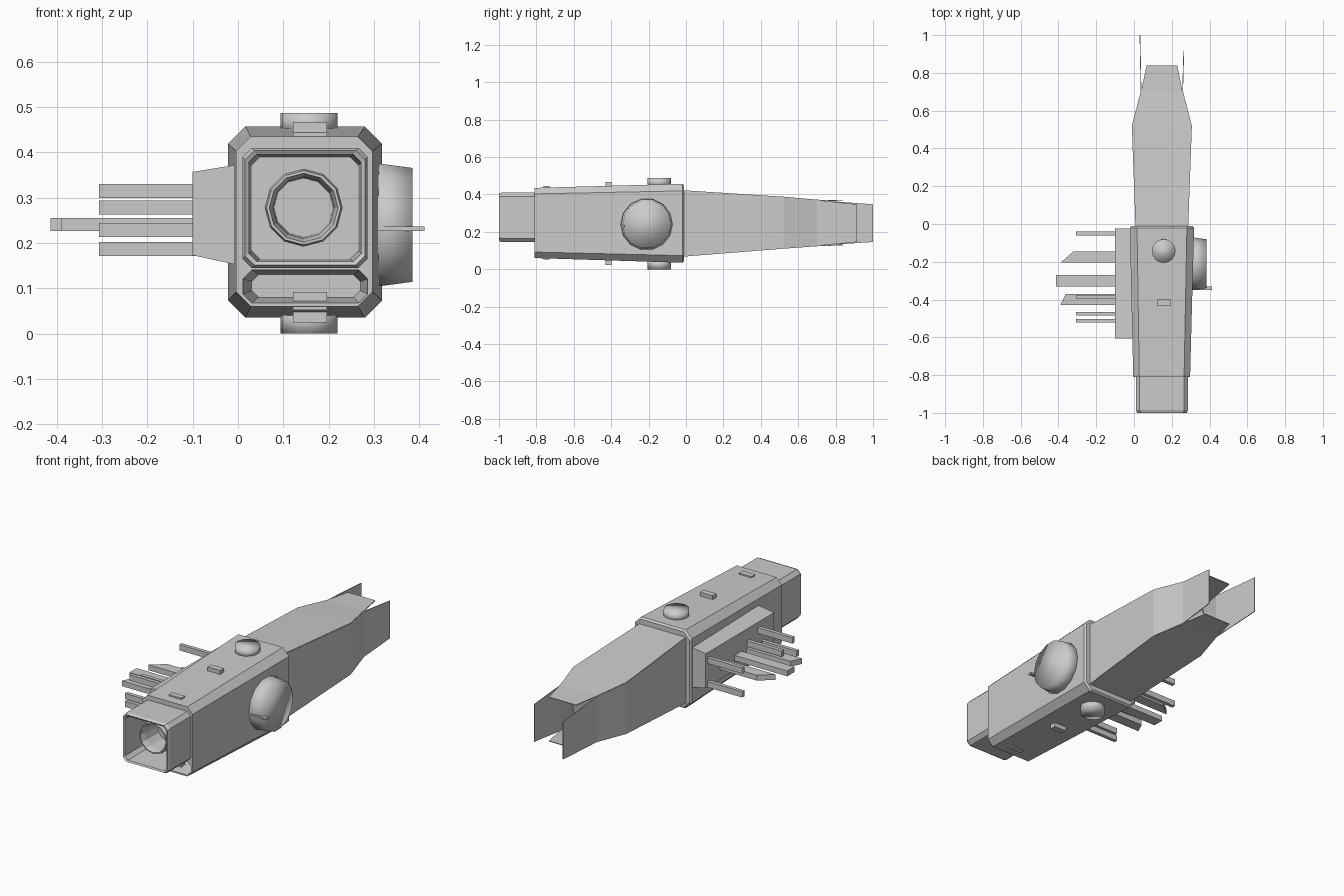
import bpy, bmesh, math
from mathutils import Vector

if "Cube" in bpy.data.objects:
    bpy.data.objects.remove(bpy.data.objects["Cube"])

grey = bpy.data.materials.new("hull grey")
grey.diffuse_color = (0.6, 0.6, 0.6, 1)
grey.use_nodes = True
grey.node_tree.nodes["Principled BSDF"].inputs["Base Color"].default_value = grey.diffuse_color
CX = 0.1475  # hull centre line


def make(name, verts, faces, smooth=False, fix=True):
    me = bpy.data.meshes.new(name)
    me.from_pydata([tuple(v) for v in verts], [], faces)
    bm = bmesh.new()
    bm.from_mesh(me)
    if fix:
        bmesh.ops.recalc_face_normals(bm, faces=bm.faces)
    bm.to_mesh(me)
    bm.free()
    me.materials.append(grey)
    for p in me.polygons:
        p.use_smooth = smooth
    ob = bpy.data.objects.new(name, me)
    bpy.context.collection.objects.link(ob)
    return ob


def loft(name, rings, caps=True, smooth=False, closed=False):
    n, verts, faces = len(rings[0]), [v for r in rings for v in r], []
    m = len(rings)
    for k in range(m if closed else m - 1):
        a, b = k * n, ((k + 1) % m) * n
        for i in range(n):
            j = (i + 1) % n
            faces.append((a + i, a + j, b + j, b + i))
    if caps and not closed:
        faces += [tuple(range(n)), tuple(range((m - 1) * n, m * n))]
    return make(name, verts, faces, smooth)


def octagon(y, x0, x1, z0, z1, c):
    return [(x, y, z) for x, z in ((x0 + c, z0), (x1 - c, z0), (x1, z0 + c), (x1, z1 - c),
                                   (x1 - c, z1), (x0 + c, z1), (x0, z1 - c), (x0, z0 + c))]


def circle(centre, r, axis, n=12):
    out = []
    for i in range(n):
        a = 2 * math.pi * i / n
        u, v = r * math.cos(a), r * math.sin(a)
        d = {'x': (0, u, v), 'y': (u, 0, v), 'z': (u, v, 0)}[axis]
        out.append(Vector(centre) + Vector(d))
    return out


def prism(name, outline, z0, z1):
    return loft(name, [[(x, y, z0) for x, y in outline], [(x, y, z1) for x, y in outline]])


def box(name, x0, x1, y0, y1, z0, z1):
    return prism(name, [(x0, y0), (x1, y0), (x1, y1), (x0, y1)], z0, z1)


def cut(ob, cutter):
    cutter.hide_render = True
    cutter.hide_viewport = True
    mod = ob.modifiers.new("cut", 'BOOLEAN')
    mod.object = cutter
    mod.operation = 'DIFFERENCE'
    mod.solver = 'EXACT'


# Main hull, flaring slightly towards the rear
hull = loft("hull", [octagon(-0.81, -0.004, 0.297, 0.06, 0.435, 0.032),
                     octagon(-0.02, -0.022, 0.318, 0.035, 0.457, 0.038),
                     octagon(-0.01, -0.014, 0.310, 0.043, 0.449, 0.036)])
# Front slot and barrel opening
cut(hull, loft("slot_cutter", [octagon(-0.83, 0.008, 0.289, 0.066, 0.142, 0.02),
                               octagon(-0.68, 0.03, 0.27, 0.08, 0.13, 0.015)]))
cut(hull, loft("barrel_cutter", [circle((0.145, -0.85, 0.278), 0.08, 'y'),
                                 circle((0.145, -0.58, 0.278), 0.08, 'y')]))

# Hollow front collar
loft("front_collar", [octagon(-0.805, 0.01, 0.286, 0.145, 0.41, 0.02),
                      octagon(-0.985, 0.01, 0.286, 0.145, 0.41, 0.02),
                      octagon(-1.0, 0.016, 0.28, 0.151, 0.404, 0.02),
                      octagon(-0.995, 0.024, 0.272, 0.159, 0.396, 0.018),
                      octagon(-0.805, 0.03, 0.266, 0.165, 0.39, 0.018)], closed=True)

# Front barrel with a deep bore
loft("front_barrel", [circle((0.145, y, 0.278), r, 'y') for y, r in
                      ((-0.80, 0.079), (-0.91, 0.086), (-0.93, 0.082), (-0.93, 0.076),
                       (-0.90, 0.068), (-0.60, 0.06))], smooth=False)

# Rear shroud: stations of y, half width, bottom and top
ST = [(-0.01, 0.1375, 0.07, 0.42), (0.52, 0.157, 0.112, 0.386), (0.70, 0.110, 0.125, 0.37)]


def panel(name, rows):
    v = [p for r in rows for p in r]
    f = [(2 * i, 2 * i + 1, 2 * i + 3, 2 * i + 2) for i in range(len(rows) - 1)]
    ob = make(name, v, f)
    mod = ob.modifiers.new("thickness", 'SOLIDIFY')
    mod.thickness = 0.004
    mod.offset = 0


for side, name, end in ((-1, "left", 1.0), (1, "right", 0.915)):
    rows = [((CX + side * w, y, a), (CX + side * w, y, b)) for y, w, a, b in ST]
    x = CX + side * 0.116
    rows.append(((x, end, 0.146), (x, end, 0.347)))
    panel("shroud_side_" + name, rows)
for k, name, zend in ((2, "bottom", 0.13), (3, "top", 0.366)):
    rows = [((CX - s[1], s[0], s[k]), (CX + s[1], s[0], s[k])) for s in ST]
    rows.append(((CX - 0.081, 0.84, zend), (CX + 0.081, 0.84, zend)))
    panel("shroud_" + name, rows)

# Rear nozzle inside the shroud
loft("rear_nozzle", [circle((CX, y, 0.248), r, 'y') for y, r in
                     ((0.0, 0.085), (0.62, 0.085), (0.65, 0.08), (0.65, 0.072), (0.40, 0.05))])

# Domes and small plates on the top and bottom
for name, z0, z1 in (("top", 0.44, 0.487), ("bottom", 0.05, 0.0)):
    loft(name + "_dome", [circle((0.157, -0.143, z), 0.063, 'z', 16) for z in (z0, z1)], smooth=True)
for y, top, bottom in ((-0.415, 0.467, 0.024), (-0.745, 0.444, 0.052)):
    box("top_plate", 0.121, 0.196, y - 0.016, y + 0.016, top - 0.04, top)
    box("bottom_plate", 0.121, 0.196, y - 0.016, y + 0.016, bottom, bottom + 0.04)

# Side dish with its small spike
loft("side_dish", [circle((x, -0.21, 0.24), r, 'x', 14) for x, r in
                   ((0.29, 0.142), (0.385, 0.129))], smooth=True)
box("dish_spike", 0.30, 0.412, -0.35, -0.33, 0.227, 0.236)

# Tapered antenna mount on the left
loft("antenna_mount", [[(x, -0.605, a), (x, -0.025, a), (x, -0.025, b), (x, -0.605, b)]
                       for x, a, b in ((0.01, 0.149, 0.375), (-0.1, 0.173, 0.357))])

# Thin antenna rods
for y, z in ((-0.05, 0.187), (-0.05, 0.315), (-0.385, 0.278), (-0.475, 0.315),
             (-0.512, 0.187), (-0.512, 0.229)):
    box("antenna_rod", -0.307, -0.09, y - 0.01, y + 0.01, z - 0.0155, z + 0.0155)

# Wide antenna blades, two with slanted tips
blades = [(-0.145, -0.32, -0.205, -0.39), (-0.27, -0.414, -0.33, -0.414),
          (-0.37, -0.362, -0.43, -0.39)]
for ya, xa, yb, xb in blades:
    prism("antenna_blade", [(-0.09, ya), (xa, ya), (xb, yb), (-0.09, yb)], 0.226, 0.255)
